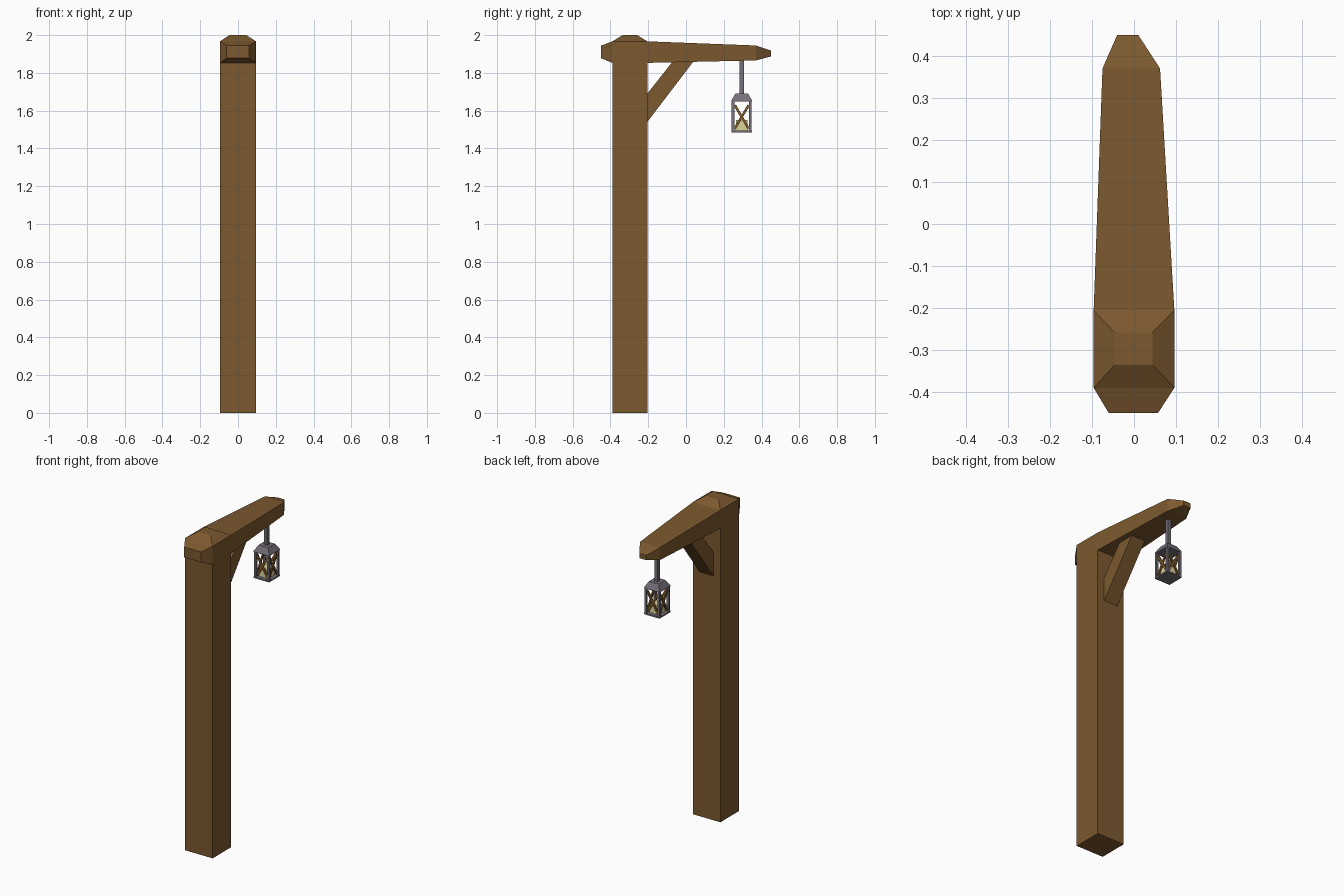
import bpy, bmesh, math
from mathutils import Matrix, Vector

cube = bpy.data.objects.get("Cube")
if cube:
    bpy.data.objects.remove(cube, do_unlink=True)


def material(name, rgb):
    m = bpy.data.materials.new(name)
    m.use_nodes = True
    color = (*rgb, 1.0)
    m.diffuse_color = color
    m.node_tree.nodes["Principled BSDF"].inputs["Base Color"].default_value = color
    return m


wood = material("brown wood", (0.2, 0.1, 0.028))
iron = material("grey iron", (0.18, 0.16, 0.19))
brass = material("dark brass", (0.22, 0.11, 0.025))
wax = material("pale wax", (0.7, 0.63, 0.32))


def finish(name, bm, mat):
    bmesh.ops.recalc_face_normals(bm, faces=bm.faces)
    mesh = bpy.data.meshes.new(name)
    bm.to_mesh(mesh)
    bm.free()
    mesh.materials.append(mat)
    obj = bpy.data.objects.new(name, mesh)
    bpy.context.collection.objects.link(obj)
    return obj


def loft(name, rings, mat):
    """Skin a row of four-point rings and close both ends."""
    bm = bmesh.new()
    loops = [[bm.verts.new(p) for p in ring] for ring in rings]
    for a, b in zip(loops, loops[1:]):
        for i in range(4):
            j = (i + 1) % 4
            bm.faces.new((a[i], a[j], b[j], b[i]))
    bm.faces.new(loops[0])
    bm.faces.new(loops[-1])
    return finish(name, bm, mat)


def flat_ring(z, x0, x1, y0, y1):
    return [(x0, y0, z), (x1, y0, z), (x1, y1, z), (x0, y1, z)]


def upright_ring(y, x0, x1, z0, z1):
    return [(x0, y, z0), (x1, y, z0), (x1, y, z1), (x0, y, z1)]


def box(name, center, size, mat, rotation=Matrix()):
    bm = bmesh.new()
    bmesh.ops.create_cube(bm, size=1, matrix=Matrix.Translation(center)
                          @ rotation @ Matrix.Diagonal((*size, 1)))
    return finish(name, bm, mat)


# Post with a chamfered top
W = 0.096
BACK, FRONT = -0.205, -0.39
loft("post", [flat_ring(0, -W, W, FRONT, BACK),
              flat_ring(1.967, -W, W, FRONT, BACK),
              flat_ring(2.0, -0.046, 0.044, -0.335, -0.258)], wood)

# Beam stub at the front and long tapering arm
loft("beam_stub", [upright_ring(-0.45, -0.06, 0.057, 1.878, 1.944),
                   upright_ring(FRONT, -W, W, 1.853, 1.967)], wood)
loft("beam_arm", [upright_ring(BACK, -W, W, 1.853, 1.967),
                  upright_ring(0.37, -0.075, 0.062, 1.866, 1.945),
                  upright_ring(0.45, -0.04, 0.01, 1.887, 1.918)], wood)

# Diagonal brace
side = [(BACK, 1.54), (0.04, 1.861), (-0.07, 1.861), (BACK, 1.69)]
loft("brace", [[(x, y, z) for y, z in side] for x in (-0.048, 0.048)], wood)

# Lantern body
LX, LY, H = -0.006, 0.295, 0.054
BOTTOM, EAVE, TOP = 1.485, 1.655, 1.69


def square(z, h):
    return flat_ring(z, LX - h, LX + h, LY - h, LY + h)


box("hanger_rod", (LX, LY, 1.777), (0.022, 0.022, 0.19), iron)
loft("lantern_roof", [square(EAVE - 0.006, H), square(EAVE, H), square(TOP, 0.034)], iron)
loft("lantern_base", [square(BOTTOM, H), square(BOTTOM + 0.009, H)], iron)
loft("candle", [square(BOTTOM + 0.009, 0.032), square(1.55, 0.03)], wax)

# Corner bars
mid = (BOTTOM + EAVE) / 2
for sx in (-1, 1):
    for sy in (-1, 1):
        box("lantern_corner_bar", (LX + sx * 0.046, LY + sy * 0.046, mid),
            (0.014, 0.014, EAVE - BOTTOM), iron)

# Crossed bars on the four sides
span, rise = 0.074, 0.125
length, tilt = math.hypot(span, rise), math.atan2(rise, span)
for k in range(4):
    turn = Matrix.Rotation(k * math.pi / 2, 4, "Z")
    center = Vector((LX, LY, mid - 0.003)) + turn @ Vector((0, -0.043, 0))
    for s in (-1, 1):
        box("lantern_cross_bar", center, (length, 0.008, 0.013), brass,
            turn @ Matrix.Rotation(s * tilt, 4, "Y"))
